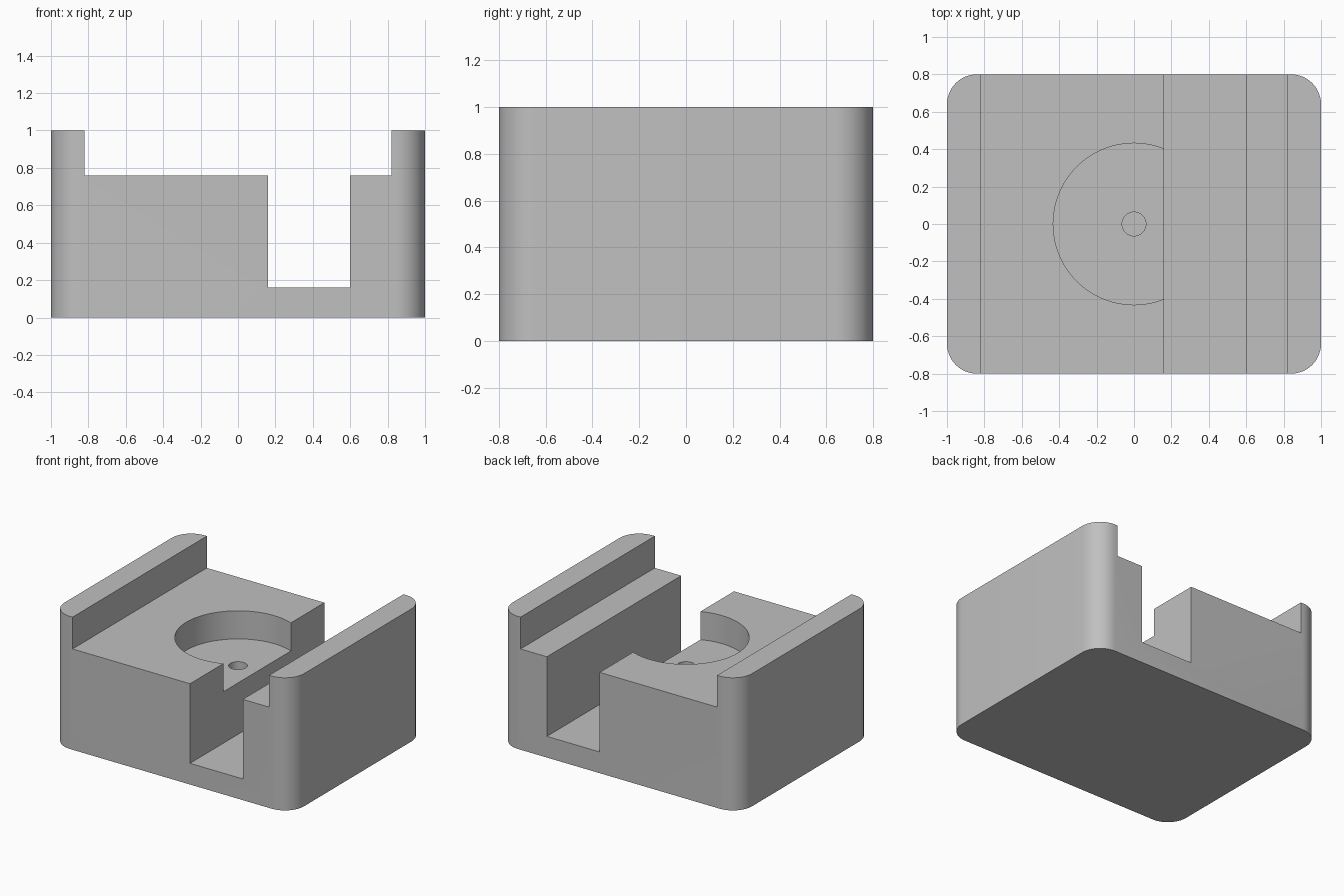
import bpy
import bmesh
from mathutils import Matrix, Vector

default = bpy.data.objects.get("Cube")
if default:
    bpy.data.objects.remove(default, do_unlink=True)

grey = bpy.data.materials.new("plain grey")
grey.use_nodes = True
grey.diffuse_color = (0.53, 0.53, 0.53, 1)
grey.node_tree.nodes["Principled BSDF"].inputs["Base Color"].default_value = grey.diffuse_color


def make_object(name, bm):
    mesh = bpy.data.meshes.new(name)
    bm.to_mesh(mesh)
    bm.free()
    mesh.materials.append(grey)
    obj = bpy.data.objects.new(name, mesh)
    bpy.context.collection.objects.link(obj)
    return obj


def box(name, low, high, corner=0):
    """Box between two corners, with optional rounded upright edges."""
    low, high = Vector(low), Vector(high)
    bm = bmesh.new()
    bmesh.ops.create_cube(bm, size=1, matrix=Matrix.Translation((low + high) / 2)
                          @ Matrix.Diagonal((*(high - low), 1)))
    if corner:
        upright = [e for e in bm.edges if abs(e.verts[0].co.z - e.verts[1].co.z) > 0.1]
        bmesh.ops.bevel(bm, geom=upright, offset=corner, segments=12,
                        profile=0.5, affect='EDGES')
    return make_object(name, bm)


def cylinder(name, radius, bottom, top, sides):
    bm = bmesh.new()
    bmesh.ops.create_cone(bm, cap_ends=True, segments=sides, radius1=radius,
                          radius2=radius, depth=top - bottom,
                          matrix=Matrix.Translation((0, 0, (top + bottom) / 2)))
    return make_object(name, bm)


# Rounded block, standing on the ground
block = box("block", (-1, -0.8, 0), (1, 0.8, 1), corner=0.16)

# Wide channel, deep side slot, round pocket and small blind hole
cutters = [
    box("channel_cutter", (-0.82, -1, 0.76), (0.82, 1, 1.3)),
    box("slot_cutter", (0.16, -1.1, 0.16), (0.6, 1.1, 1.4)),
    cylinder("pocket_cutter", 0.432, 0.548, 1.2, 96),
    cylinder("hole_cutter", 0.064, 0.16, 1.1, 48),
]

bpy.ops.object.select_all(action='DESELECT')
bpy.context.view_layer.objects.active = block
block.select_set(True)
for cutter in cutters:
    cutter.hide_render = True
    cut = block.modifiers.new(cutter.name, 'BOOLEAN')
    cut.operation = 'DIFFERENCE'
    cut.solver = 'EXACT'
    cut.object = cutter
    bpy.ops.object.modifier_apply(modifier=cut.name)
    bpy.data.objects.remove(cutter, do_unlink=True)

bpy.ops.object.shade_smooth_by_angle(angle=0.5)
